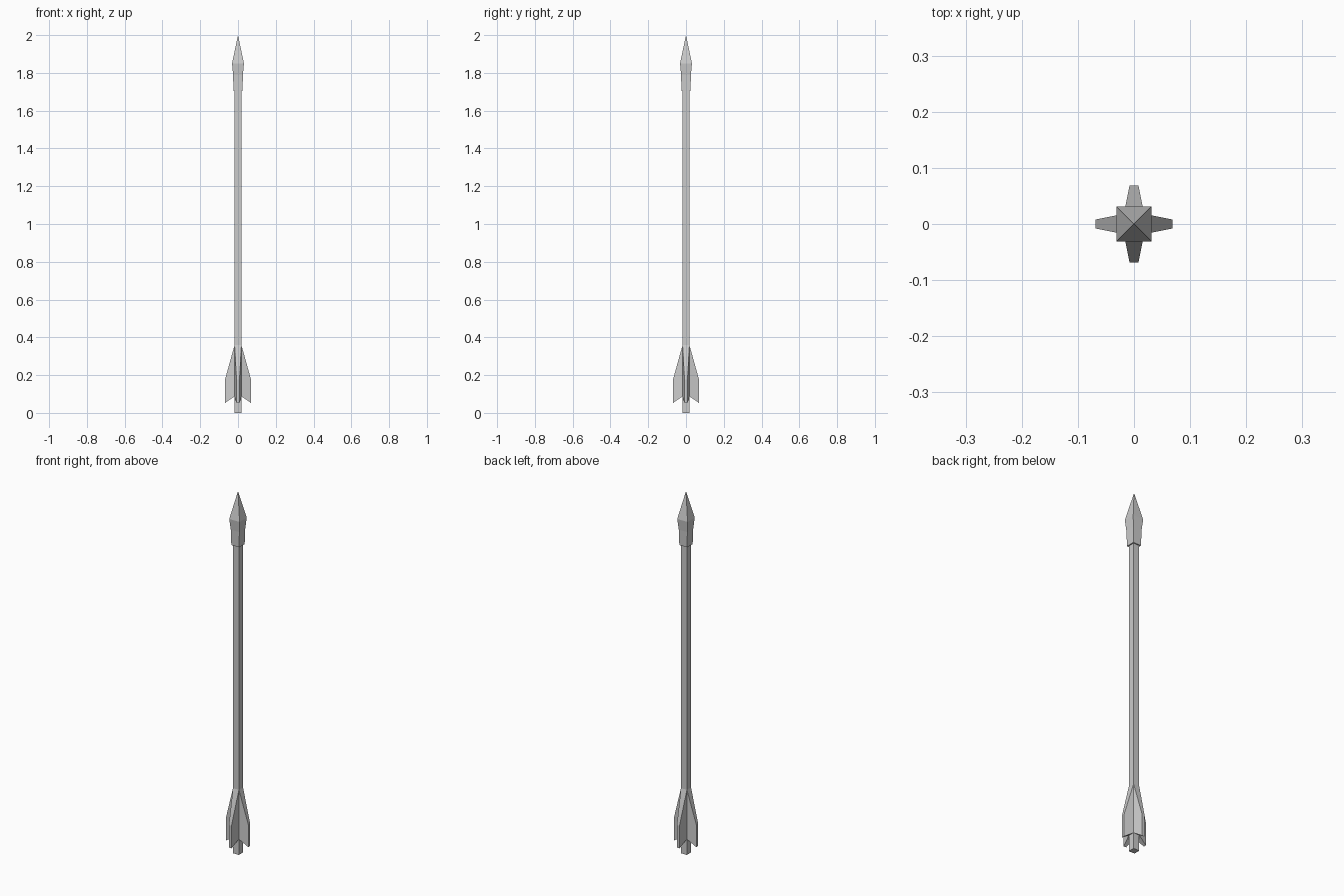
import bpy, math
from mathutils import Matrix

if "Cube" in bpy.data.objects:
    bpy.data.objects.remove(bpy.data.objects["Cube"])


def make_object(name, verts, faces):
    mesh = bpy.data.meshes.new(name)
    mesh.from_pydata(verts, [], faces)
    mesh.update()
    obj = bpy.data.objects.new(name, mesh)
    bpy.context.collection.objects.link(obj)
    return obj


def square_loft(name, profile, tip=None):
    """Stack square rings (half width, z), optionally closed by a point."""
    corners = [(-1, -1), (1, -1), (1, 1), (-1, 1)]
    verts = [(cx * r, cy * r, z) for r, z in profile for cx, cy in corners]
    faces = [(3, 2, 1, 0)]
    for k in range(len(profile) - 1):
        for i in range(4):
            a, b = 4 * k + i, 4 * k + (i + 1) % 4
            faces.append((a, b, b + 4, a + 4))
    base = 4 * (len(profile) - 1)
    if tip is None:
        faces.append(tuple(range(base, base + 4)))
    else:
        verts.append((0, 0, tip))
        faces += [(base + i, base + (i + 1) % 4, len(verts) - 1) for i in range(4)]
    return make_object(name, verts, faces)


# Square shaft
SHAFT = 0.018
square_loft("shaft", [(SHAFT, 0), (SHAFT, 1.72)])

# Pointed head with its collar
square_loft("arrow_head", [(0.024, 1.705), (0.026, 1.79), (0.0315, 1.85)], tip=2.0)

# Four swept fins, as wide as the shaft at the root and thin at the outer edge
ROOT, OUTER, THIN = SHAFT, 0.0685, 0.008
section = [(ROOT, SHAFT, 0.087), (OUTER, THIN, 0.053), (OUTER, THIN, 0.178), (ROOT, SHAFT, 0.36)]
fin_verts = [(x, s * w, z) for s in (-1, 1) for x, w, z in section]
fin_faces = [(0, 1, 2, 3), (7, 6, 5, 4)]
fin_faces += [(i, i + 4, (i + 1) % 4 + 4, (i + 1) % 4) for i in range(4)]
for n, side in enumerate(("right", "back", "left", "front")):
    fin = make_object("fin_" + side, fin_verts, fin_faces)
    fin.data.transform(Matrix.Rotation(n * math.pi / 2, 4, 'Z'))
